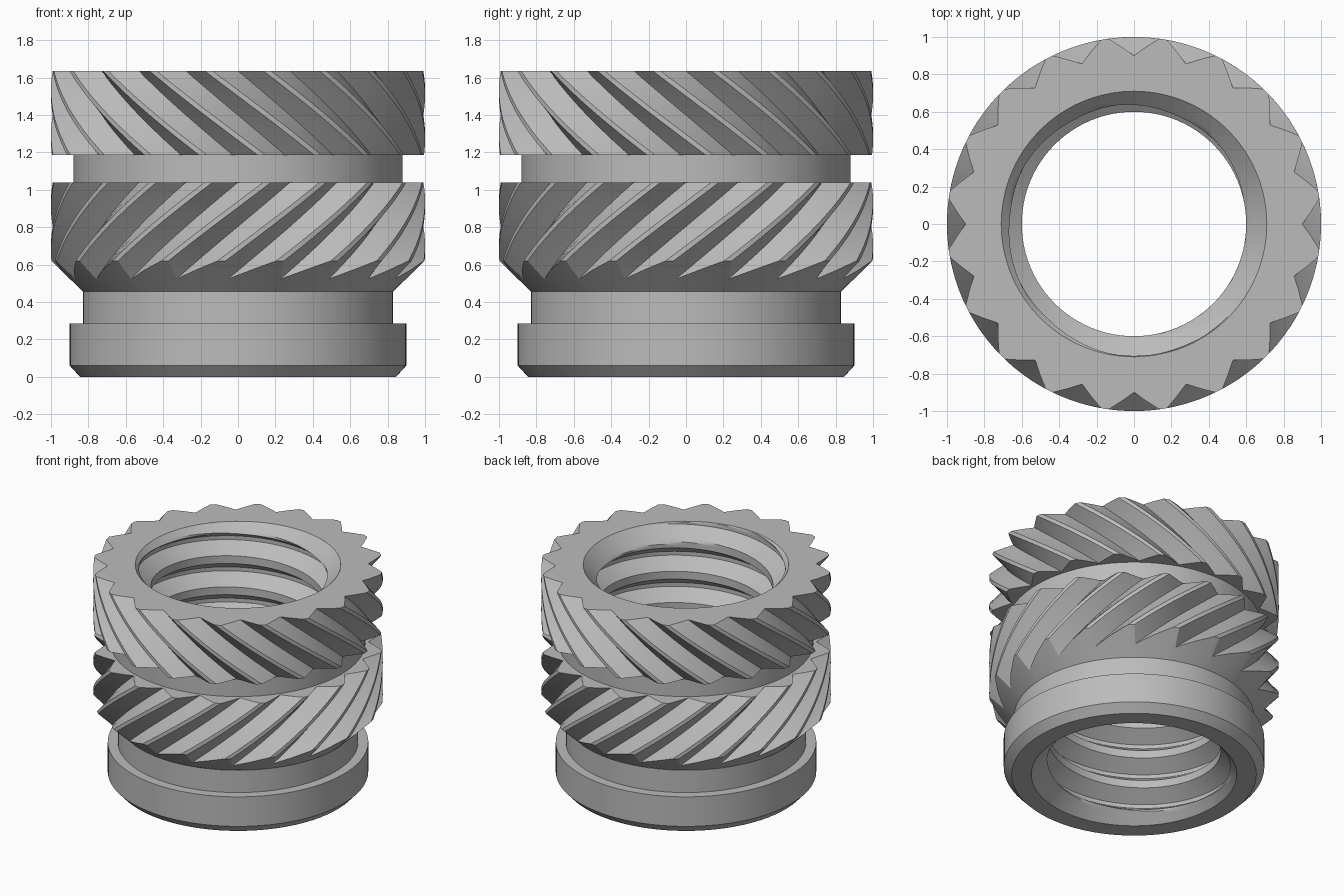
import bpy, bmesh
from math import sin, cos, pi, tau, radians

cube = bpy.data.objects.get("Cube")
if cube:
    bpy.data.objects.remove(cube, do_unlink=True)

metal = bpy.data.materials.new("grey_metal")
metal.use_nodes = True
GREY = (0.5, 0.5, 0.5, 1)
metal.diffuse_color = GREY
metal.node_tree.nodes["Principled BSDF"].inputs["Base Color"].default_value = GREY

HEIGHT = 1.635
BORE_RIM = 0.71


def skin(name, rows, closed=True):
    """Bridge rows of (radius, angle, z) points into one smooth-shaded surface."""
    bm = bmesh.new()
    grid = [[bm.verts.new((r * cos(a), r * sin(a), z)) for r, a, z in row] for row in rows]
    n = len(rows[0])
    for low, high in zip(grid, grid[1:]):
        for i in range(n if closed else n - 1):
            j = (i + 1) % n
            bm.faces.new((low[i], low[j], high[j], high[i]))
    bmesh.ops.remove_doubles(bm, verts=bm.verts, dist=1e-5)
    bmesh.ops.dissolve_degenerate(bm, edges=bm.edges, dist=1e-5)
    mesh = bpy.data.meshes.new(name)
    bm.to_mesh(mesh)
    bm.free()
    mesh.materials.append(metal)
    obj = bpy.data.objects.new(name, mesh)
    bpy.context.collection.objects.link(obj)
    bpy.ops.object.select_all(action='DESELECT')
    obj.select_set(True)
    bpy.context.view_layer.objects.active = obj
    bpy.ops.object.shade_smooth_by_angle(angle=radians(25))
    return obj


def lathe(name, profile, segments=120):
    angles = [tau * i / segments for i in range(segments)]
    return skin(name, [[(r, a, z) for a in angles] for r, z in profile])


# Knurl cross-section: V notches with narrow lands between them
TEETH = 20
NOTCH = [(-7.8, 1.0), (-3.9, 0.948), (0, 0.9), (3.9, 0.948), (7.8, 1.0)]
SECTION = [(r, radians(d) + tau * t / TEETH) for t in range(TEETH) for d, r in NOTCH]
TWIST = 1.33


def knurl(name, bottom, top, twist, inner_bottom, inner_top, start, steps=14):
    """Helical toothed band; start(r) is the height where each column begins."""
    rows = []
    for k in range(steps + 1):
        row = []
        for r, a in SECTION:
            z0 = start(r)
            z = z0 + (top - z0) * k / steps
            row.append((r, a + twist * (z - top), z))
        rows.append(row)
    first = [(inner_bottom, a, bottom) for r, a, z in rows[0]]
    last = [(inner_top, a, top) for r, a, z in rows[-1]]
    return skin(name, [first] + rows + [last])


# Pilot collar with chamfered foot and the groove above it
lathe("pilot_collar", [(BORE_RIM, 0), (0.845, 0), (0.9, 0.06), (0.9, 0.285),
                       (0.83, 0.285), (0.83, 0.455)])

# Lower band, its teeth trimmed by a cone underneath
knurl("lower_knurl", 0.455, 1.04, TWIST, 0.83, 0.87,
      lambda r: 0.455 + (r - 0.83) * 0.97)

# Plain neck between the bands
lathe("neck", [(0.88, 1.03), (0.88, 1.195)])

# Upper band, twisted the other way
knurl("upper_knurl", 1.185, HEIGHT, -TWIST, 0.87, BORE_RIM, lambda r: 1.185)

# Threaded bore: trapezoid thread with chamfered mouths
PITCH = 0.238
MINOR, MAJOR = 0.6, 0.705
STEPS, SEGMENTS = 16, 96


def thread_radius(phase):
    """Crest, flank, root and flank over one pitch."""
    d = abs(phase - 0.5)
    t = min(max((0.375 - d) / 0.3125, 0), 1)
    return MINOR + (MAJOR - MINOR) * t


bore = []
for k in range(int(HEIGHT / PITCH + 3) * STEPS, -2 * STEPS, -1):
    row = []
    for i in range(SEGMENTS + 1):
        turn = i / SEGMENTS
        z = min(max(PITCH * (k / STEPS + turn - 0.5), 0), HEIGHT)
        mouth = BORE_RIM - min(z, HEIGHT - z)
        row.append((max(thread_radius(k % STEPS / STEPS), mouth), tau * turn, z))
    bore.append(row)
skin("threaded_bore", bore, closed=False)
